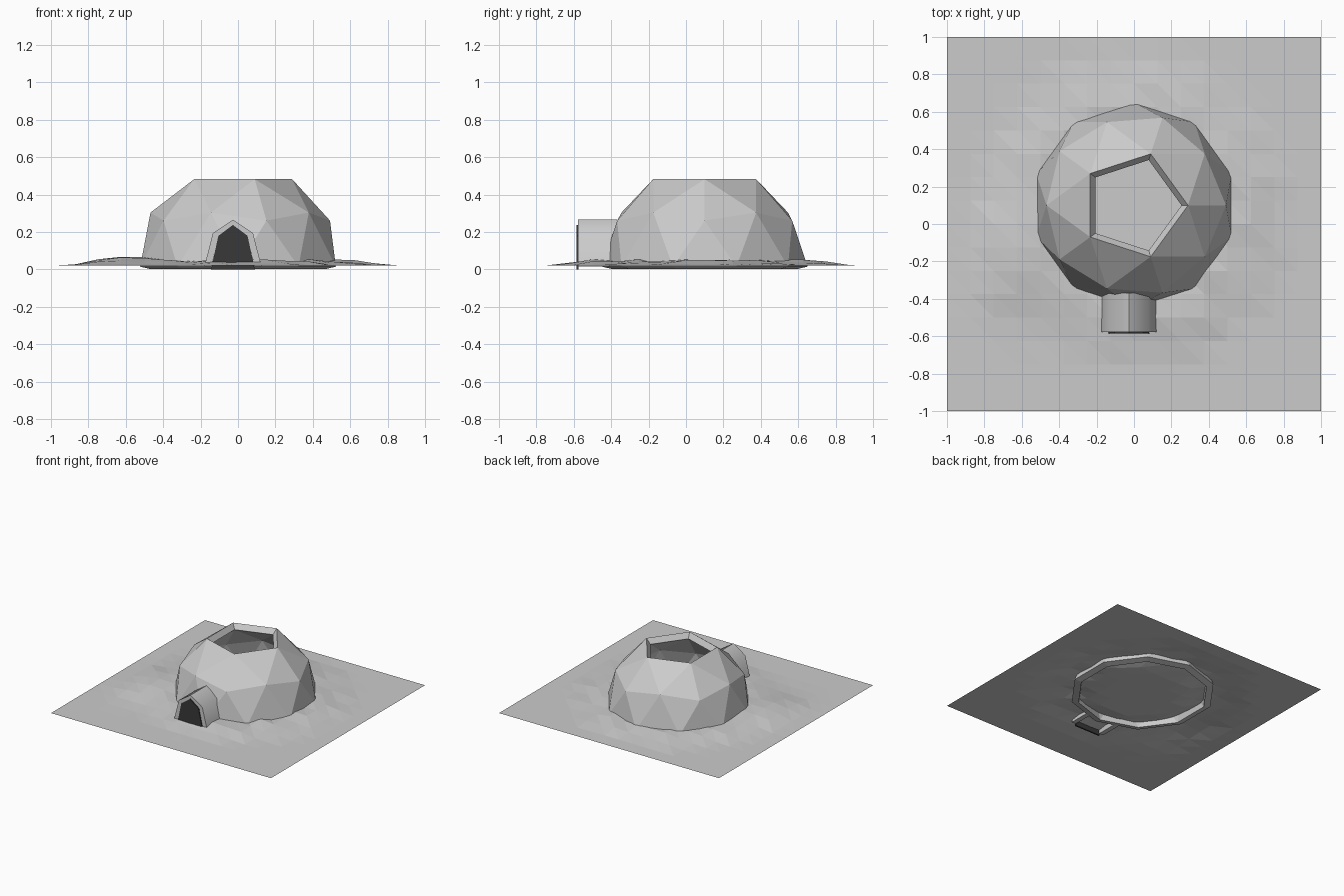
import bpy, bmesh, math, random
from mathutils import Vector

if "Cube" in bpy.data.objects:
    bpy.data.objects.remove(bpy.data.objects["Cube"])

random.seed(4)


def add_object(name, bm):
    mesh = bpy.data.meshes.new(name)
    bm.normal_update()
    bm.to_mesh(mesh)
    bm.free()
    obj = bpy.data.objects.new(name, mesh)
    bpy.context.collection.objects.link(obj)
    return obj


def prism(name, outline, y0, y1):
    """Extrude an (x, z) outline from y0 to y1."""
    bm = bmesh.new()
    face = bm.faces.new([bm.verts.new((x, y0, z)) for x, z in outline])
    ext = bmesh.ops.extrude_face_region(bm, geom=[face])
    moved = [g for g in ext['geom'] if isinstance(g, bmesh.types.BMVert)]
    bmesh.ops.translate(bm, vec=(0, y1 - y0, 0), verts=moved)
    bmesh.ops.recalc_face_normals(bm, faces=bm.faces)
    return add_object(name, bm)


def arch(half_base, half_shoulder, z_base, z_shoulder, z_top, cx=-0.027):
    """Five-point arch, left foot over the apex to the right foot."""
    return [(cx - half_base, z_base), (cx - half_shoulder, z_shoulder), (cx, z_top),
            (cx + half_shoulder, z_shoulder), (cx + half_base, z_base)]


# Snowy ground: low-poly grid with drifts around the dome
bm = bmesh.new()
bmesh.ops.create_grid(bm, x_segments=16, y_segments=16, size=1)
for v in bm.verts:
    x, y = v.co.x, v.co.y
    r = math.hypot(x, y - 0.08)
    ring = max(0, min(1, (r - 0.36) / 0.12)) * max(0, min(1, (0.84 - r) / 0.25))
    mound = math.exp(-((x + 0.66) / 0.2) ** 2 - ((y + 0.2) / 0.25) ** 2)
    edge = max(0, min(1, (1 - max(abs(x), abs(y))) / 0.2))
    noise = random.uniform(-0.007, 0.007) * min(1, ring * 2 + mound)
    v.co.z = 0.02 + edge * max(0, 0.028 * ring + 0.038 * mound + noise)
bmesh.ops.triangulate(bm, faces=bm.faces, quad_method='ALTERNATE')
add_object("ground", bm)

# Dome: upper half of an icosphere with the top fan removed
bm = bmesh.new()
bmesh.ops.create_icosphere(bm, subdivisions=2, radius=0.55)
bmesh.ops.delete(bm, geom=[v for v in bm.verts if v.co.z < -0.01 or v.co.z > 0.54],
                 context='VERTS')
bmesh.ops.translate(bm, vec=(0, 0.1, 0.015), verts=bm.verts)
dome = add_object("dome", bm)
shell = dome.modifiers.new("wall", 'SOLIDIFY')
shell.thickness = 0.055
shell.offset = -1

# Entrance tunnel: hollow arch running into the dome
outer = arch(0.153, 0.107, 0.015, 0.195, 0.266)
inner = arch(0.115, 0.077, 0.015, 0.18, 0.237)
tunnel = prism("entrance_tunnel", outer + inner[::-1], -0.578, -0.37)
bpy.context.view_layer.objects.active = tunnel
tunnel.select_set(True)
bpy.ops.object.shade_smooth_by_angle(angle=math.radians(60))

# Dark door panel filling the arch
door = prism("door", arch(0.117, 0.078, 0.0, 0.18, 0.238), -0.586, -0.574)
dark = bpy.data.materials.new("dark")
dark.diffuse_color = (0.04, 0.04, 0.04, 1)
dark.use_nodes = True
dark.node_tree.nodes["Principled BSDF"].inputs["Base Color"].default_value = dark.diffuse_color
door.data.materials.append(dark)
